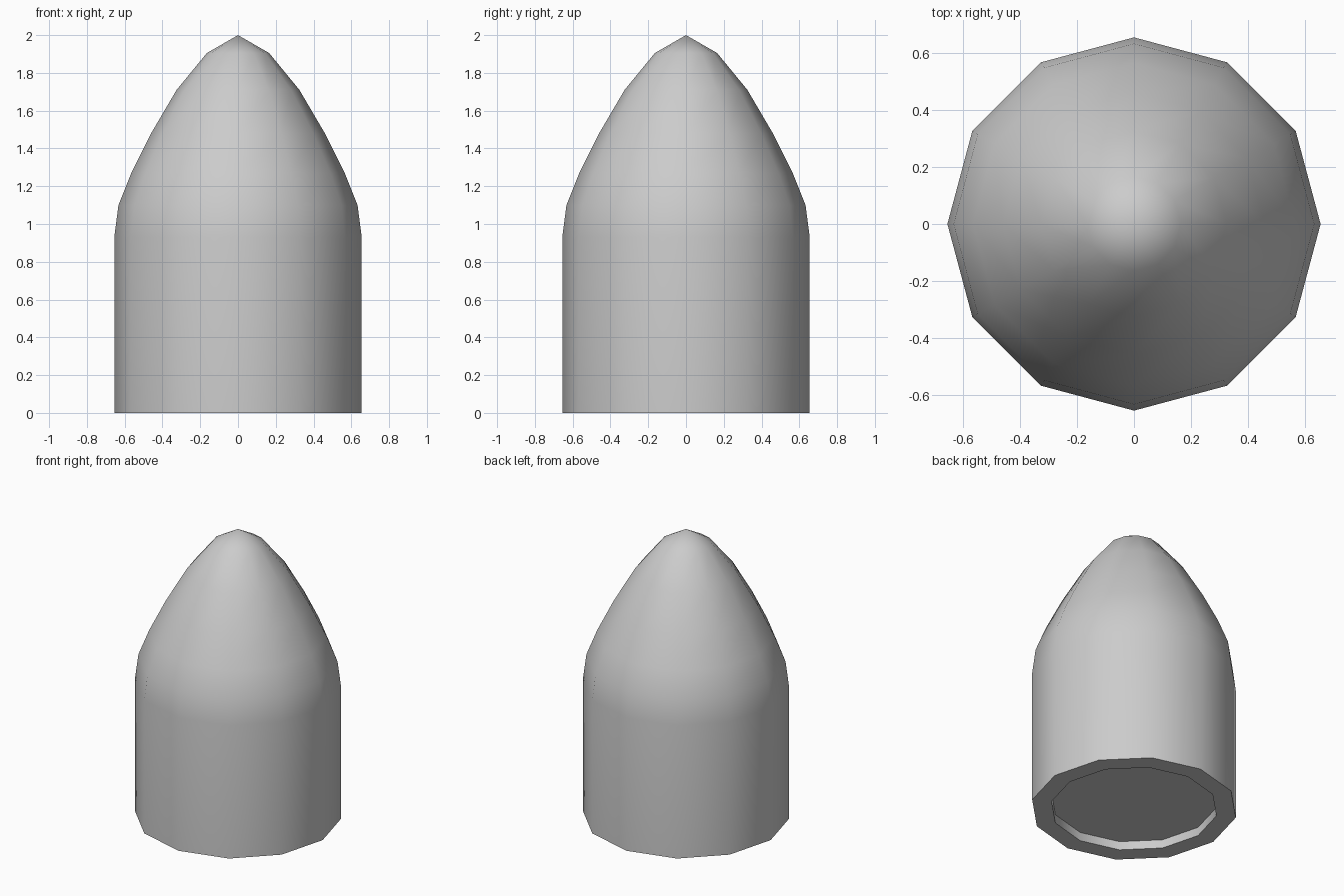
import bpy, bmesh, math

if "Cube" in bpy.data.objects:
    bpy.data.objects.remove(bpy.data.objects["Cube"])

SIDES = 12
# Profile from the recessed base centre, around the rim and up to the tip: (radius, z)
PROFILE = [(0, 0.06), (0.53, 0.06), (0.53, 0), (0.655, 0), (0.655, 0.93),
           (0.633, 1.10), (0.565, 1.27), (0.46, 1.48), (0.325, 1.71),
           (0.165, 1.905), (0, 2.0)]


def lathe(name, profile, sides):
    bm = bmesh.new()
    verts = [bm.verts.new((r, 0, z)) for r, z in profile]
    edges = [bm.edges.new(pair) for pair in zip(verts, verts[1:])]
    bmesh.ops.spin(bm, geom=verts + edges, cent=(0, 0, 0), axis=(0, 0, 1),
                   angle=math.tau, steps=sides, use_merge=True)
    bmesh.ops.remove_doubles(bm, verts=bm.verts, dist=1e-4)
    bmesh.ops.recalc_face_normals(bm, faces=bm.faces)
    mesh = bpy.data.meshes.new(name)
    bm.to_mesh(mesh)
    bm.free()
    obj = bpy.data.objects.new(name, mesh)
    bpy.context.collection.objects.link(obj)
    return obj


# Pointed shell with a shallow recess underneath
shell = lathe("pointed_shell", PROFILE, SIDES)
bpy.context.view_layer.objects.active = shell
shell.select_set(True)
bpy.ops.object.shade_smooth_by_angle(angle=math.radians(40))
